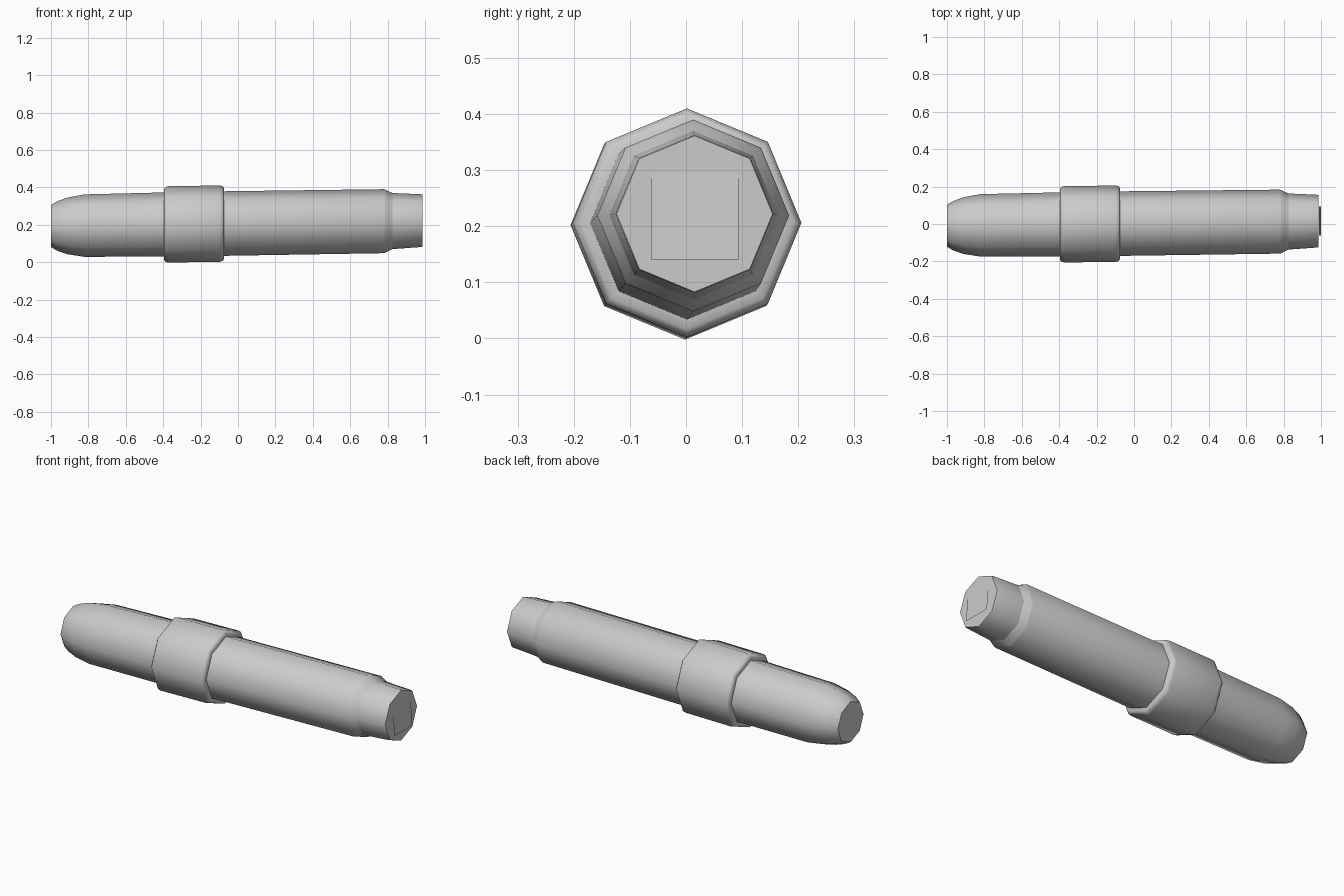
import bpy, math

if "Cube" in bpy.data.objects:
    bpy.data.objects.remove(bpy.data.objects["Cube"])

SIDES = 8
# slightly tilted centre line of the rod, pivoting about the collar
def centre(x):
    return 0.0125 * (x + 0.235), 0.204 + 0.0148 * (x + 0.235)

def add_mesh(name, verts, faces):
    mesh = bpy.data.meshes.new(name)
    mesh.from_pydata(verts, [], faces)
    mesh.update()
    ob = bpy.data.objects.new(name, mesh)
    bpy.context.collection.objects.link(ob)
    return ob

def lathe(name, profile):
    verts, faces = [], []
    for x, r in profile:
        cy, cz = centre(x)
        for i in range(SIDES):
            a = i * math.tau / SIDES
            verts.append((x, cy + r * math.cos(a), cz + r * math.sin(a)))
    for k in range(len(profile) - 1):
        for i in range(SIDES):
            j = (i + 1) % SIDES
            a, b = k * SIDES, (k + 1) * SIDES
            faces.append((a + i, a + j, b + j, b + i)[::-1])
    last = (len(profile) - 1) * SIDES
    faces.append(tuple(range(SIDES))[::-1])
    faces.append(tuple(range(last, last + SIDES)))
    ob = add_mesh(name, verts, faces)
    bpy.ops.object.select_all(action='DESELECT')
    ob.select_set(True)
    bpy.context.view_layer.objects.active = ob
    bpy.ops.object.shade_smooth_by_angle(angle=math.radians(52))
    return ob

# rounded nose and short barrel
lathe("nose_barrel", [(-1.0, 0.112), (-0.967, 0.132), (-0.91, 0.152),
                      (-0.82, 0.167), (-0.3, 0.172)])
# long barrel
lathe("long_barrel", [(-0.3, 0.173), (0.78, 0.171), (0.79, 0.167), (0.825, 0.15)])
# narrower end cap
lathe("end_cap", [(0.78, 0.152), (0.825, 0.15), (0.98, 0.141), (0.986, 0.139)])
# thick collar with bevelled rims
lathe("collar", [(-0.395, 0.165), (-0.395, 0.19), (-0.388, 0.2), (-0.372, 0.204),
                 (-0.098, 0.204), (-0.082, 0.2), (-0.075, 0.19), (-0.075, 0.165)])
# thin square plate on the end, leaning slightly
add_mesh("end_plate", [(1.0, -0.062, 0.141), (1.0, 0.094, 0.141),
                       (0.988, 0.094, 0.294), (0.988, -0.062, 0.294)], [(0, 1, 2, 3)])
